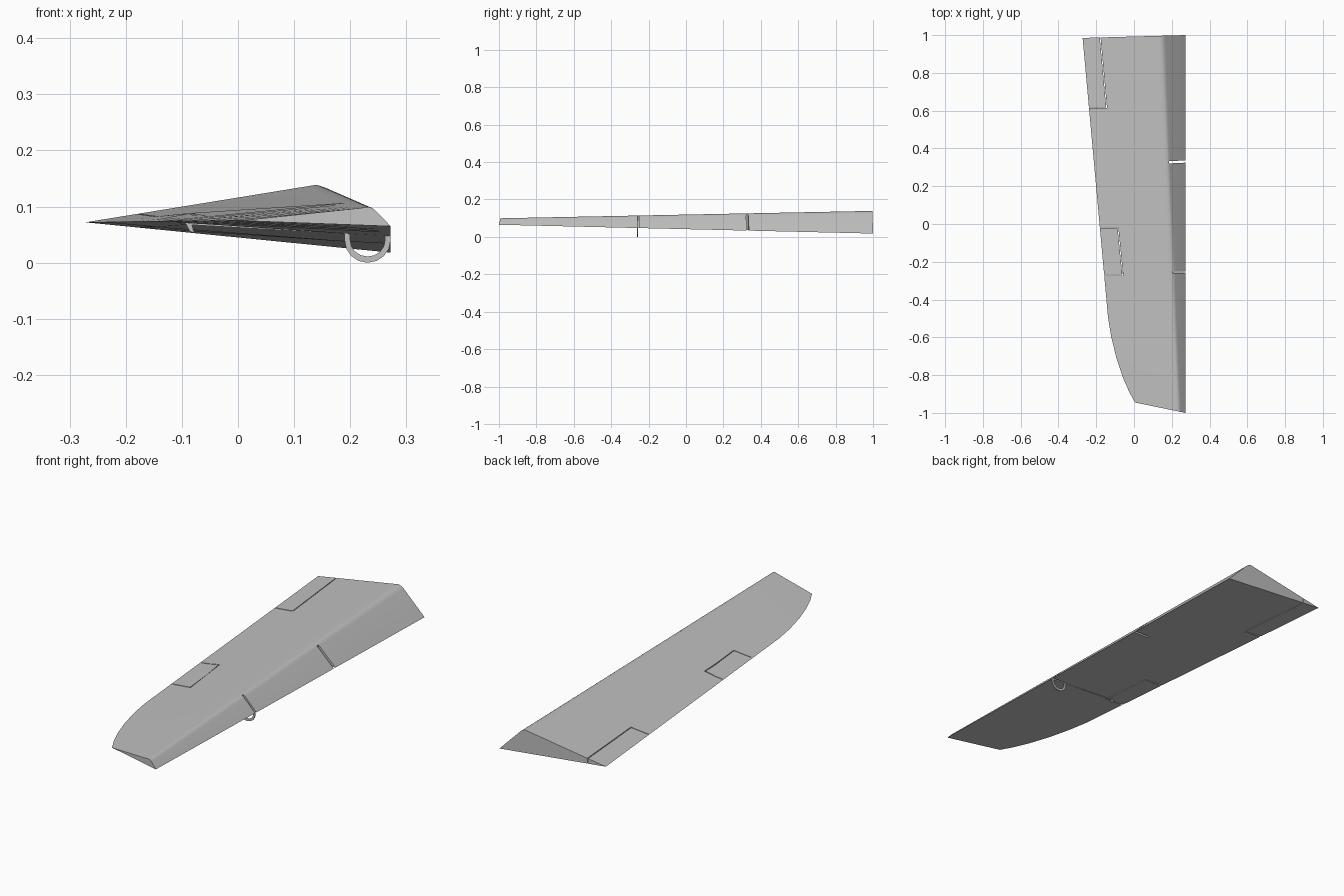
import bpy
import bmesh
import math
from mathutils import Vector

cube = bpy.data.objects.get("Cube")
if cube:
    bpy.data.objects.remove(cube, do_unlink=True)

grey = bpy.data.materials.new("wing_grey")
grey.use_nodes = True
COLOUR = (0.53, 0.53, 0.53, 1)
grey.diffuse_color = COLOUR
grey.node_tree.nodes["Principled BSDF"].inputs["Base Color"].default_value = COLOUR


def finish(name, bm):
    bmesh.ops.recalc_face_normals(bm, faces=bm.faces)
    mesh = bpy.data.meshes.new(name)
    bm.to_mesh(mesh)
    bm.free()
    mesh.materials.append(grey)
    obj = bpy.data.objects.new(name, mesh)
    bpy.context.collection.objects.link(obj)
    return obj


def prism(name, points, direction):
    """Extrude a flat outline along a direction."""
    bm = bmesh.new()
    face = bm.faces.new([bm.verts.new(p) for p in points])
    new = bmesh.ops.extrude_face_region(bm, geom=[face])["geom"]
    bmesh.ops.translate(bm, vec=direction,
                        verts=[v for v in new if isinstance(v, bmesh.types.BMVert)])
    return finish(name, bm)


# Wing: rounded ridge and leading edge blend from root to tip
LEAD = 0.272
ROOT = [(0.122, 0.136), (0.14, 0.139), (0.155, 0.134), (0.165, 0.126), (LEAD, 0.018)]
TIP = [(0.215, 0.097), (0.232, 0.0995), (0.24, 0.097), (0.246, 0.092), (LEAD, 0.065)]
# Each station: leading edge y, trailing edge x, trailing edge y
STATIONS = [(1, -0.272, 0.985), (-0.5, -0.137, -0.5), (-0.61, -0.12, -0.6),
            (-0.73, -0.093, -0.71), (-0.84, -0.06, -0.81),
            (-0.93, -0.025, -0.89), (-1, 0.005, -0.945)]

bm = bmesh.new()
rings = []
for lead_y, trail_x, trail_y in STATIONS:
    t = (1 - lead_y) / 2
    section = [(trail_x, 0.072 + 0.003 * t)]
    for a, b in zip(ROOT, TIP):
        section.append(tuple(Vector(a).lerp(Vector(b), t)))
    ring = []
    for x, z in section:
        s = (x - trail_x) / (LEAD - trail_x)
        ring.append(bm.verts.new((x, trail_y + (lead_y - trail_y) * s, z)))
    rings.append(ring)
for r, q in zip(rings, rings[1:]):
    for i in range(len(r)):
        j = (i + 1) % len(r)
        bm.faces.new((r[i], r[j], q[j], q[i]))
bm.faces.new(rings[0])
bm.faces.new(rings[-1])
wing = finish("wing", bm)


# Slots: leading edge notches and the gaps around two hinged panels
def cut_slot(p, q, width):
    p, q = Vector((*p, -0.1)), Vector((*q, -0.1))
    along = (q - p).normalized() * width / 2
    side = Vector((-along.y, along.x, 0))
    p, q = p - along, q + along
    cutter = prism("slot_cutter", (p - side, q - side, q + side, p + side), (0, 0, 0.4))
    cutter.hide_render = True
    mod = wing.modifiers.new("slot", 'BOOLEAN')
    mod.operation = 'DIFFERENCE'
    mod.solver = 'EXACT'
    mod.object = cutter
    bpy.context.view_layer.objects.active = wing
    bpy.ops.object.modifier_apply(modifier=mod.name)
    bpy.data.objects.remove(cutter, do_unlink=True)


cut_slot((0.192, 0.327), (0.3, 0.332), 0.012)
cut_slot((0.207, -0.256), (0.3, -0.256), 0.009)
GAP = 0.004
for path in ([(-0.182, 1.02), (-0.145, 0.615), (-0.3, 0.615)],
             [(-0.3, -0.02), (-0.085, -0.02), (-0.06, -0.27), (-0.3, -0.27)]):
    for p, q in zip(path, path[1:]):
        cut_slot(p, q, GAP)

for obj in bpy.context.selected_objects:
    obj.select_set(False)
wing.select_set(True)
bpy.context.view_layer.objects.active = wing
bpy.ops.object.shade_smooth_by_angle(angle=math.radians(35))

# Hook: thin U-shaped strip under the leading edge
CENTRE_X, CENTRE_Z = 0.231, 0.04


def arc(rx, rz):
    pts = [(CENTRE_X - rx, 0.054)]
    for i in range(9):
        a = math.pi * (1 + i / 8)
        pts.append((CENTRE_X + rx * math.cos(a), CENTRE_Z + rz * math.sin(a)))
    return pts + [(CENTRE_X + rx, 0.05)]


outline = arc(0.041, 0.04) + arc(0.031, 0.029)[::-1]
prism("lower_hook", [(x, -0.262, z) for x, z in outline], (0, 0.005, 0))

# Small hinge bracket and thin seam strip on the underside
prism("hinge_bracket", [(x, -0.262, z) for x, z in
                        ((-0.094, 0.071), (-0.083, 0.071), (-0.078, 0.053), (-0.086, 0.056))],
      (0, 0.006, 0))
prism("underside_strip", [(x, -0.261, z) for x, z in
                          ((-0.085, 0.071), (0.2, 0.054), (0.2, 0.051), (-0.085, 0.0675))],
      (0, 0.003, 0))
